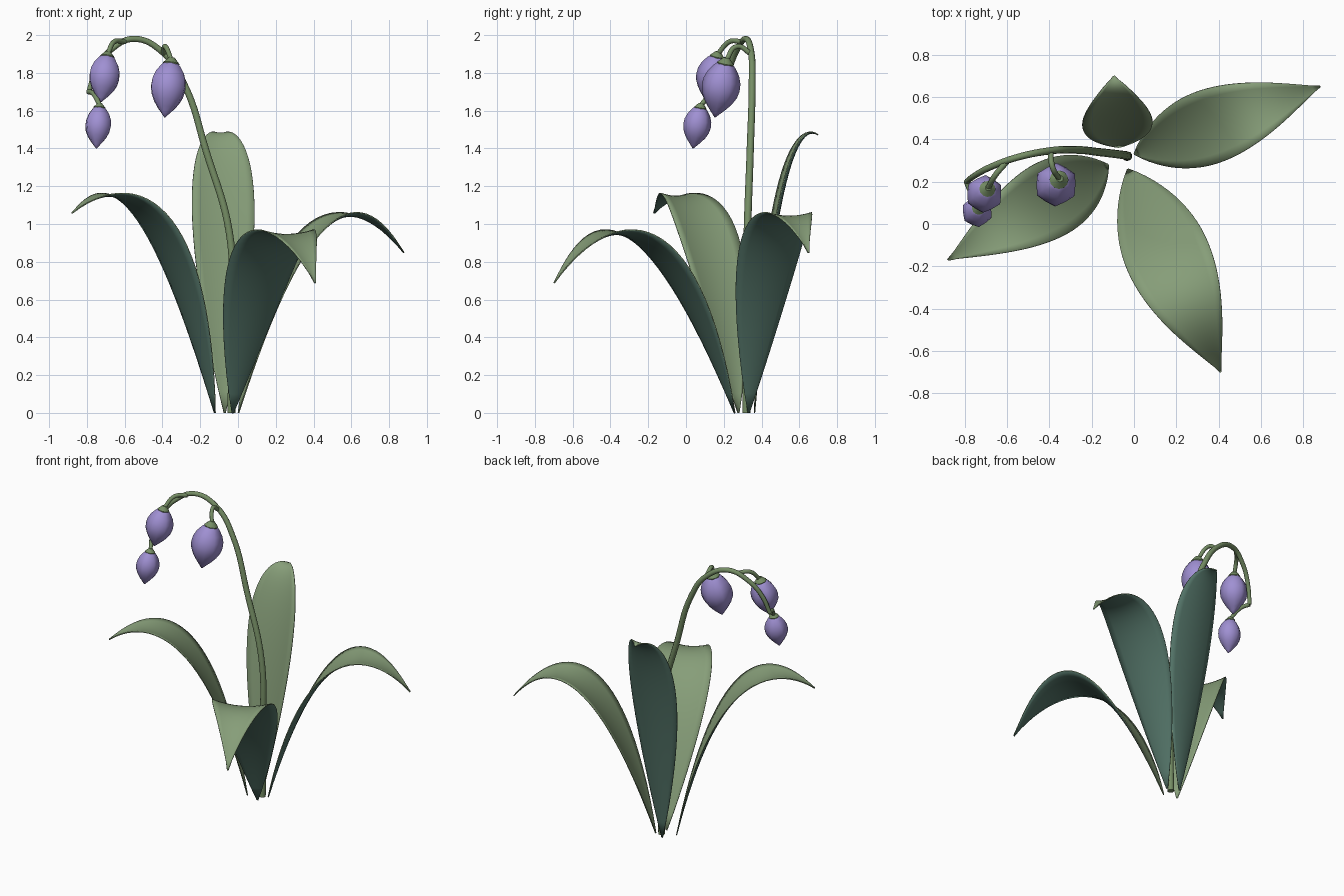
import bpy, bmesh, math
from mathutils import Vector

cube = bpy.data.objects.get("Cube")
if cube:
    bpy.data.objects.remove(cube, do_unlink=True)


def material(name, rgb):
    m = bpy.data.materials.new(name)
    m.use_nodes = True
    m.diffuse_color = (*rgb, 1)
    m.node_tree.nodes["Principled BSDF"].inputs["Base Color"].default_value = (*rgb, 1)
    return m


LEAF = material("leaf green", (0.24, 0.34, 0.19))
UNDER = material("leaf underside teal", (0.085, 0.17, 0.135))
STEM = material("stem green", (0.18, 0.27, 0.13))
PETAL = material("petal violet", (0.35, 0.28, 0.65))


def finish(bm, name, mats, angle=60):
    mesh = bpy.data.meshes.new(name)
    bm.to_mesh(mesh)
    bm.free()
    for m in mats:
        mesh.materials.append(m)
    obj = bpy.data.objects.new(name, mesh)
    bpy.context.collection.objects.link(obj)
    bpy.ops.object.select_all(action='DESELECT')
    obj.select_set(True)
    bpy.context.view_layer.objects.active = obj
    bpy.ops.object.shade_smooth_by_angle(angle=math.radians(angle))
    return obj


def leaf(name, base, tip, rise, reach, half_width, rows=28, cols=8):
    """Arching blade on a quadratic curve, widest below the middle, slightly cupped."""
    p0, p2 = Vector((*base, 0)), Vector(tip)
    d = Vector((tip[0] - base[0], tip[1] - base[1], 0))
    p1 = p0 + d * reach + Vector((0, 0, rise))
    d.normalize()
    side = Vector((-d.y, d.x, 0))
    bm = bmesh.new()
    grid = []
    for i in range(rows + 1):
        t = i / rows
        mid = p0 * (1 - t) ** 2 + p1 * 2 * t * (1 - t) + p2 * t * t
        tangent = ((p1 - p0) * (1 - t) + (p2 - p1) * t).normalized()
        up = tangent.cross(side)
        w = max(0.004, half_width * math.sin(math.pi * t ** 0.85))
        row = []
        for j in range(cols + 1):
            u = 2 * j / cols - 1
            row.append(bm.verts.new(mid + side * u * w + up * 0.15 * w * (u * u - 0.3)))
        grid.append(row)
    for a, b in zip(grid, grid[1:]):
        for j in range(cols):
            bm.faces.new((a[j], b[j], b[j + 1], a[j + 1]))
    obj = finish(bm, name, [LEAF, UNDER])
    # The lower shell takes the underside colour
    s = obj.modifiers.new("thickness", 'SOLIDIFY')
    s.thickness = 0.006
    s.offset = -1
    s.material_offset = 1


def stalk(name, points, radius, taper=1.0):
    """Round tube through the points."""
    cu = bpy.data.curves.new(name, 'CURVE')
    cu.dimensions = '3D'
    cu.bevel_depth = radius
    cu.bevel_resolution = 3
    cu.resolution_u = 8
    cu.use_fill_caps = True
    sp = cu.splines.new('BEZIER')
    sp.bezier_points.add(len(points) - 1)
    for i, (bp, co) in enumerate(zip(sp.bezier_points, points)):
        bp.co = co
        bp.handle_left_type = bp.handle_right_type = 'AUTO'
        bp.radius = 1 + (taper - 1) * i / (len(points) - 1)
    cu.materials.append(STEM)
    bpy.context.collection.objects.link(bpy.data.objects.new(name, cu))


def lathe(name, top, end, profile, mat, sides, ridge=0.0, angle=60):
    """Spin (fraction along axis, radius) pairs round the axis from top to end."""
    top, axis = Vector(top), Vector(end) - Vector(top)
    turn = axis.to_track_quat('Z', 'Y')
    bm = bmesh.new()
    rings = []
    for f, r in profile:
        ring = []
        for k in range(sides):
            a = math.tau * k / sides
            rr = r * (1 - ridge * (k % 2))
            ring.append(bm.verts.new(
                top + turn @ Vector((rr * math.cos(a), rr * math.sin(a), f * axis.length))))
        rings.append(ring)
    for a, b in zip(rings, rings[1:]):
        for k in range(sides):
            n = (k + 1) % sides
            bm.faces.new((a[k], a[n], b[n], b[k]))
    bm.faces.new(rings[0][::-1])
    bm.faces.new(rings[-1])
    bmesh.ops.recalc_face_normals(bm, faces=bm.faces)
    finish(bm, name, [mat], angle)


# Leaves
leaf("left_front_leaf", (-0.03, 0.26), (0.41, -0.70, 0.69), 1.458, 0.49, 0.20)
leaf("right_leaf", (-0.12, 0.28), (-0.88, -0.17, 1.06), 1.486, 0.37, 0.18)
leaf("left_leaf", (0.0, 0.33), (0.88, 0.65, 0.85), 1.508, 0.44, 0.175)
leaf("back_leaf", (-0.07, 0.36), (-0.095, 0.70, 1.475), 1.61, 0.36, 0.165)

# Flower stem
stalk("main_stem", [(-0.035, 0.32, 0), (-0.03, 0.32, 0.5), (-0.045, 0.325, 0.95),
                    (-0.17, 0.34, 1.39), (-0.285, 0.35, 1.74), (-0.40, 0.345, 1.91),
                    (-0.55, 0.315, 1.98), (-0.675, 0.27, 1.92), (-0.75, 0.23, 1.82),
                    (-0.79, 0.2, 1.70)], 0.022, 0.6)

# Flower buds: stalk start, stalk bend, cap, tip, radius
BUDS = {
    "upper": ((-0.60, 0.295, 1.965), (-0.655, 0.23, 1.965), (-0.69, 0.168, 1.90),
              (-0.727, 0.11, 1.645), 0.088),
    "large": ((-0.395, 0.345, 1.90), (-0.385, 0.27, 1.94), (-0.352, 0.212, 1.865),
              (-0.388, 0.153, 1.565), 0.102),
    "lower": ((-0.79, 0.20, 1.70), (-0.765, 0.14, 1.69), (-0.732, 0.078, 1.628),
              (-0.75, 0.037, 1.40), 0.074),
}
BUD_SHAPE = [(0.02, 0.3), (0.1, 0.56), (0.22, 0.82), (0.35, 0.97), (0.48, 1.0), (0.6, 0.93),
             (0.72, 0.75), (0.83, 0.5), (0.92, 0.25), (1.0, 0.03)]
CAP_SHAPE = [(-0.05, 0.16), (0.0, 0.3), (0.05, 0.44), (0.09, 0.4)]
for word, (start, bend, cap, tip, r) in BUDS.items():
    stalk(word + "_bud_stalk", [start, bend, cap], 0.014, 0.9)
    lathe(word + "_bud", cap, tip, [(f, k * r) for f, k in BUD_SHAPE], PETAL, 12, 0.1)
    lathe(word + "_bud_cap", cap, tip, [(f, k * r) for f, k in CAP_SHAPE], STEM, 12, 0, 40)
